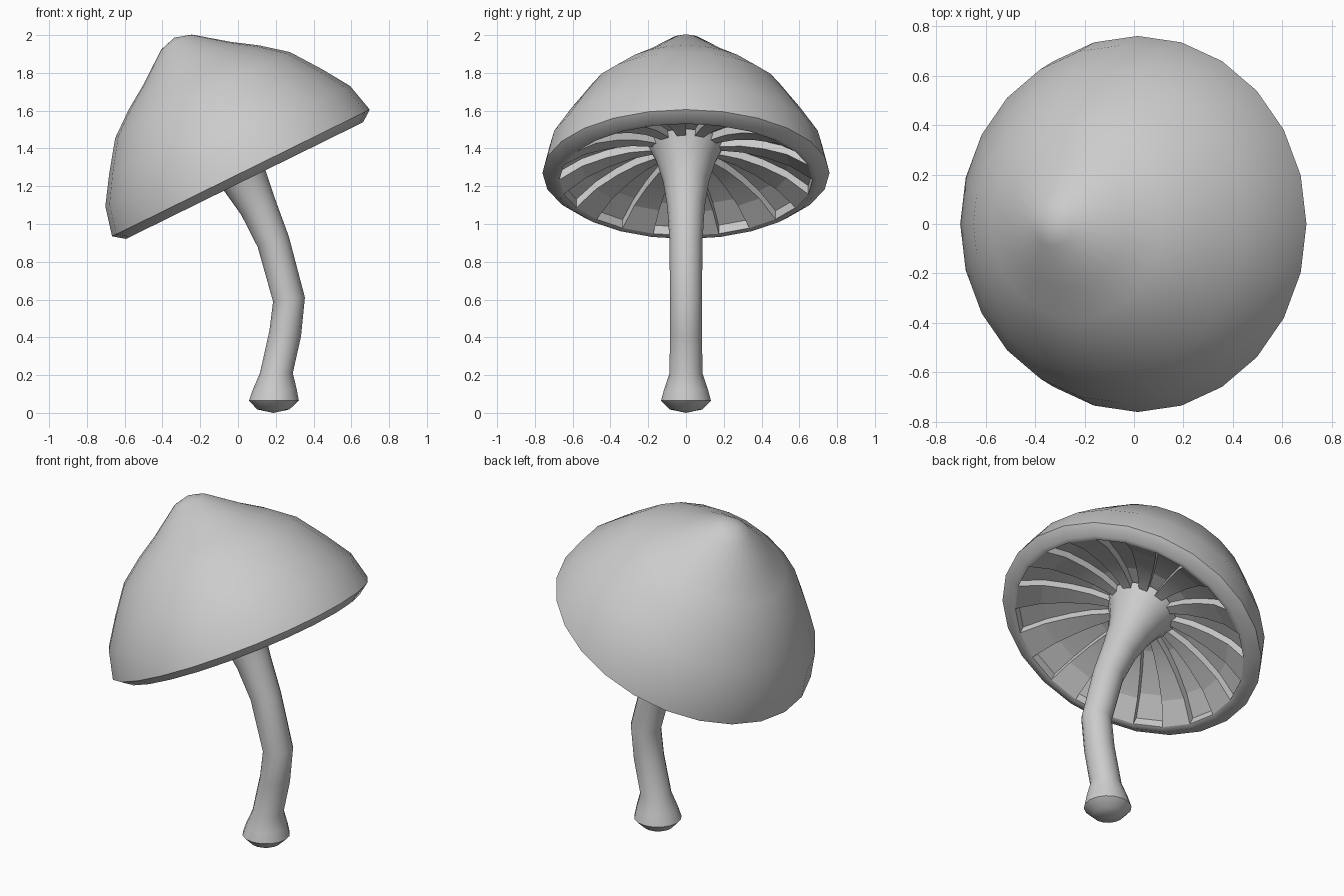
import bpy, bmesh, math
from mathutils import Vector, Matrix

if "Cube" in bpy.data.objects:
    bpy.data.objects.remove(bpy.data.objects["Cube"])

SEG = 24
TILT = math.radians(26.2)
RIM = Vector((0.035, 0, 1.23))
cap_frame = Matrix.Translation(RIM) @ Matrix.Rotation(-TILT, 4, 'Y')


def finish(bm, name, angle):
    bmesh.ops.remove_doubles(bm, verts=bm.verts[:], dist=1e-5)
    me = bpy.data.meshes.new(name)
    bm.to_mesh(me)
    bm.free()
    ob = bpy.data.objects.new(name, me)
    bpy.context.collection.objects.link(ob)
    bpy.ops.object.select_all(action='DESELECT')
    ob.select_set(True)
    bpy.context.view_layer.objects.active = ob
    bpy.ops.object.shade_smooth_by_angle(angle=math.radians(angle))
    return ob


def skin(bm, rings):
    # quads between successive closed rings of points
    vs = [[bm.verts.new(p) for p in r] for r in rings]
    for a, b in zip(vs, vs[1:]):
        n = len(a)
        for i in range(n):
            j = (i + 1) % n
            bm.faces.new((a[i], a[j], b[j], b[i]))
    return vs


def polar(r, v, i):
    a = 2 * math.pi * i / SEG
    return cap_frame @ Vector((r * math.cos(a), r * math.sin(a), v))


# cap outer skin, revolved about the tilted axis
outer = [(0.67, 0.005), (0.70, 0), (0.76, 0.045), (0.722, 0.203), (0.63, 0.345),
         (0.515, 0.505), (0.385, 0.608), (0.26, 0.69), (0.09, 0.817)]
bm = bmesh.new()
vs = skin(bm, [[polar(r, v, i) for i in range(SEG)] for r, v in outer])
tip = bm.verts.new(cap_frame @ Vector((0, 0, 0.843)))
for i in range(SEG):
    bm.faces.new((vs[-1][i], vs[-1][(i + 1) % SEG], tip))
finish(bm, "mushroom_cap", 50)

# gills: strips alternating between two depths, with walls between
radii = [0.67, 0.55, 0.42, 0.30, 0.20, 0.10]
low = [0.005, 0.085, 0.135, 0.165, 0.175, 0.18]
high = [0.055, 0.13, 0.18, 0.21, 0.215, 0.22]
bm = bmesh.new()


def quad(*pts):
    bm.faces.new([bm.verts.new(p) for p in pts])


for i in range(SEG):
    deep = i % 2 == 0
    h = high if deep else low
    if deep:  # end wall at the rim
        quad(polar(radii[0], low[0], i), polar(radii[0], high[0], i),
             polar(radii[0], high[0], i + 1), polar(radii[0], low[0], i + 1))
    for k in range(len(radii) - 1):
        r, s = radii[k], radii[k + 1]
        quad(polar(r, h[k], i), polar(s, h[k + 1], i),
             polar(s, h[k + 1], i + 1), polar(r, h[k], i + 1))
        wall = [polar(r, low[k], i), polar(s, low[k + 1], i),
                polar(s, high[k + 1], i), polar(r, high[k], i)]
        quad(*(wall if not deep else wall[::-1]))
finish(bm, "gills", 10)

# stem: rings (x, z, radius) along a bent path, with a bulb at the foot
path = [(0.187, 0.018, 0.085), (0.19, 0.065, 0.132), (0.195, 0.125, 0.116),
        (0.203, 0.21, 0.087), (0.25, 0.42, 0.085), (0.27, 0.60, 0.085),
        (0.187, 0.905, 0.087), (0.107, 1.09, 0.099), (0.037, 1.228, 0.122),
        (-0.015, 1.335, 0.158), (-0.055, 1.415, 0.20)]
N = 16
bm = bmesh.new()
rings = []
for k, (x, z, r) in enumerate(path):
    a, b = path[max(k - 1, 0)], path[min(k + 1, len(path) - 1)]
    t = math.atan2(b[0] - a[0], b[1] - a[1]) if k > 3 else 0.0
    m = Matrix.Translation((x, 0, z)) @ Matrix.Rotation(t, 4, 'Y')
    rings.append([m @ Vector((r * math.cos(2 * math.pi * i / N),
                              r * math.sin(2 * math.pi * i / N), 0)) for i in range(N)])
vs = skin(bm, rings)
foot = bm.verts.new((0.187, 0, 0))
for i in range(N):
    bm.faces.new((vs[0][(i + 1) % N], vs[0][i], foot))
finish(bm, "stem", 50)
